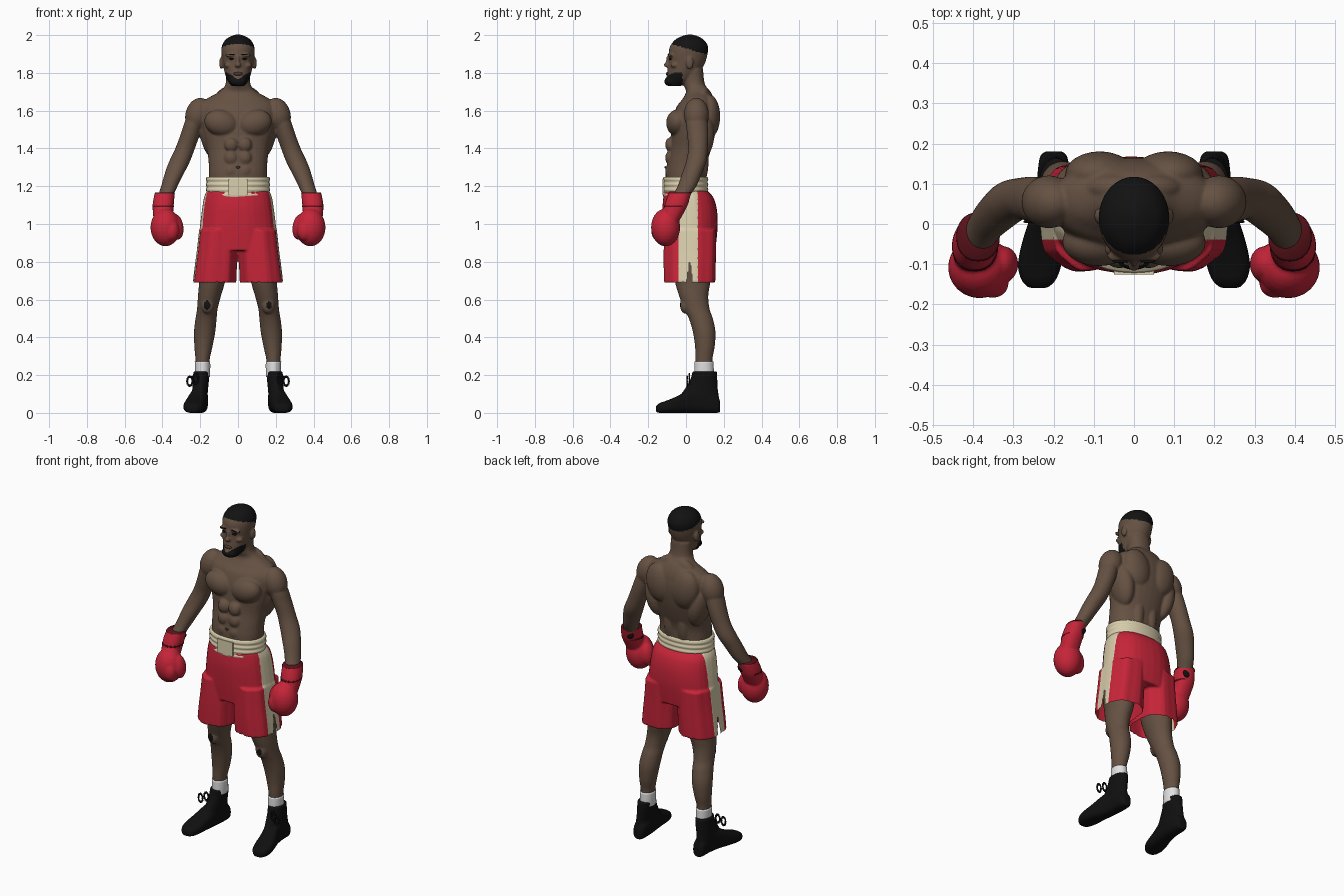
import bpy, bmesh
from math import sin, cos, tau, copysign
from mathutils import Matrix, Vector

if "Cube" in bpy.data.objects:
    bpy.data.objects.remove(bpy.data.objects["Cube"], do_unlink=True)

SIDES = (1, -1)
SEGMENTS = 32


def material(name, *rgb):
    mat = bpy.data.materials.new(name)
    mat.use_nodes = True
    mat.diffuse_color = (*rgb, 1)
    shader = next(n for n in mat.node_tree.nodes if n.type == 'BSDF_PRINCIPLED')
    shader.inputs["Base Color"].default_value = (*rgb, 1)
    shader.inputs["Roughness"].default_value = .8
    return mat


SKIN = material("brown skin", .13, .082, .055)
HAIR = material("black hair", .006, .006, .006)
LIPS = material("dark lips", .075, .04, .03)
RED = material("red", .56, .018, .04)
DARK_RED = material("dark red trim", .1, .006, .01)
CREAM = material("cream", .7, .62, .42)
WHITE = material("white", .75, .75, .75)
BLACK = material("black leather", .005, .005, .005)


def spline(rows, steps=4):
    """Smoothly interpolate rows of ring extents."""
    rows = [Vector(r) for r in rows]
    pts = [rows[0]] + rows + [rows[-1]]
    out = []
    for a, b, c, d in zip(pts, pts[1:], pts[2:], pts[3:]):
        for k in range(steps):
            t = k / steps
            out.append(b + (c - a) * (t / 2) + (a * 2 - b * 5 + c * 4 - d) * (t * t / 2)
                       + (b * 3 - a - c * 3 + d) * (t ** 3 / 2))
    return out + [rows[-1]]


def sym(rings):
    return [(h, -w, w, b0, b1) for h, w, b0, b1 in rings]


def loft(bm, rings, side=1, axis='z', power=2, wave=0):
    """Skin rings given as (height, a min, a max, b min, b max)."""
    loops = []
    for h, a0, a1, b0, b1 in spline(rings):
        loop = []
        for k in range(SEGMENTS):
            t = tau * k / SEGMENTS
            r = (1 + wave * sin(t * 8)) / 2
            u, v = (copysign(abs(f) ** (2 / power), f) * r for f in (cos(t), sin(t)))
            a, b = side * ((a0 + a1) / 2 + (a1 - a0) * u), (b0 + b1) / 2 + (b1 - b0) * v
            loop.append(bm.verts.new((a, b, h) if axis == 'z' else (a, h, b)))
        loops.append(loop)
    for low, high in zip(loops, loops[1:]):
        for k in range(SEGMENTS):
            j = (k + 1) % SEGMENTS
            bm.faces.new((low[k], low[j], high[j], high[k]))
    bm.faces.new(loops[0])
    bm.faces.new(loops[-1])


def ball(bm, center, radii, side=1, tilt=0):
    x, y, z = center
    m = (Matrix.Translation((side * x, y, z)) @ Matrix.Rotation(side * tilt, 4, 'Y')
         @ Matrix.Diagonal((*radii, 1)))
    bmesh.ops.create_uvsphere(bm, u_segments=24, v_segments=14, radius=1, matrix=m)


def finish(name, bm, *mats, voxel=0, smooth=3):
    """Turn the gathered shapes into one object, fused when a voxel size is given."""
    bmesh.ops.recalc_face_normals(bm, faces=bm.faces)
    mesh = bpy.data.meshes.new(name)
    bm.to_mesh(mesh)
    bm.free()
    obj = bpy.data.objects.new(name, mesh)
    bpy.context.collection.objects.link(obj)
    if voxel:
        mod = obj.modifiers.new("fuse", 'REMESH')
        mod.mode, mod.voxel_size = 'VOXEL', voxel
        mod = obj.modifiers.new("soften", 'SMOOTH')
        mod.factor, mod.iterations = .5, smooth
        graph = bpy.context.evaluated_depsgraph_get()
        mesh = bpy.data.meshes.new_from_object(obj.evaluated_get(graph))
        obj.modifiers.clear()
        obj.data = mesh
    mesh.materials.clear()
    for mat in mats:
        mesh.materials.append(mat)
    for poly in mesh.polygons:
        poly.use_smooth, poly.material_index = True, 0
    return obj


def paint(obj, rule):
    for poly in obj.data.polygons:
        poly.material_index = rule(poly.center, poly.normal)


# Body: torso and neck
bm = bmesh.new()
loft(bm, sym([(1.1, .15, -.1, .11), (1.25, .154, -.108, .106), (1.32, .155, -.1, .11),
              (1.4, .165, -.085, .135), (1.48, .185, -.08, .155), (1.56, .2, -.07, .165),
              (1.62, .2, -.05, .16), (1.66, .17, -.02, .15), (1.7, .1, 0, .13),
              (1.74, .066, -.012, .1), (1.82, .064, -.015, .09)]), power=2.2)
# Head
loft(bm, sym([(1.73, .035, -.09, -.03), (1.76, .056, -.102, .03), (1.8, .07, -.1, .07),
              (1.85, .08, -.092, .1), (1.9, .087, -.092, .114), (1.94, .086, -.085, .117),
              (1.975, .067, -.058, .095), (1.995, .035, -.02, .06), (2.003, .01, .01, .03)]))
ball(bm, (0, -.1, 1.842), (.017, .018, .013))
ball(bm, (0, -.093, 1.865), (.009, .014, .03))
ball(bm, (0, -.085, 1.755), (.045, .03, .026))
for s in SIDES:
    ball(bm, (.088, .02, 1.852), (.011, .02, .033), s)
    ball(bm, (.035, -.08, 1.893), (.034, .016, .009), s)
    ball(bm, (.05, -.062, 1.84), (.024, .02, .014), s)
    # Chest, shoulder, back and stomach muscles
    ball(bm, (.088, -.045, 1.535), (.092, .06, .07), s, -.25)
    ball(bm, (.212, .055, 1.58), (.066, .066, .09), s, -.3)
    ball(bm, (.085, .125, 1.57), (.085, .056, .115), s, .2)
    ball(bm, (.145, .07, 1.47), (.055, .08, .13), s, .2)
    ball(bm, (.045, .075, 1.34), (.04, .045, .14), s)
    ball(bm, (.05, .09, 1.68), (.075, .035, .05), s, .4)
    for z in (1.28, 1.35, 1.42):
        ball(bm, (.036, -.084, z), (.036, .026, .038), s)
    # Arms
    loft(bm, [(1.63, .17, .235, .02, .1), (1.55, .18, .278, 0, .112), (1.48, .2, .302, .005, .118),
              (1.4, .228, .332, .012, .115), (1.33, .255, .365, 0, .108),
              (1.27, .285, .387, -.02, .085), (1.2, .32, .407, -.045, .055),
              (1.14, .345, .425, -.075, .015), (1.08, .355, .43, -.09, -.01)], s)
    # Legs
    loft(bm, [(1, .03, .19, -.08, .13), (.8, .05, .21, -.075, .135), (.7, .067, .206, -.06, .13),
              (.62, .09, .212, -.037, .118), (.55, .108, .217, -.01, .125),
              (.5, .113, .225, .015, .142), (.43, .12, .233, .036, .156),
              (.35, .135, .231, .048, .152), (.28, .15, .225, .05, .14),
              (.18, .155, .22, .055, .14)], s)
    ball(bm, (.16, -.002, .57), (.035, .03, .045), s)
body = finish("body", bm, SKIN, HAIR, voxel=.006)


def body_color(c, n):
    hair = c.z > 1.93 - .3 * c.y
    beard = 1.71 < c.z < min(1.805, 1.765 + abs(c.x) * .65) and c.y < -.018
    size = .018 if c.x < 0 else .014
    mark = n.y < 0 and ((abs(c.x) - .163) / size) ** 2 + ((c.z - .57) / size / 1.4) ** 2 < 1
    return int(hair or beard or mark)


paint(body, body_color)

# Face details and navel
bm = bmesh.new()
for s in SIDES:
    ball(bm, (.033, -.083, 1.874), (.014, .008, .005), s)
    ball(bm, (.035, -.091, 1.897), (.02, .006, .003), s, .1)
finish("eyes_and_brows", bm, HAIR)
bm = bmesh.new()
ball(bm, (0, -.098, 1.795), (.026, .009, .009))
finish("lips", bm, LIPS)
bm = bmesh.new()
ball(bm, (0, -.108, 1.3), (.011, .006, .006))
finish("navel", bm, LIPS)

# Shorts
bm = bmesh.new()
loft(bm, sym([(1.175, .166, -.115, .115), (1.14, .18, -.12, .145), (1.08, .19, -.125, .163),
              (1, .2, -.122, .168), (.93, .206, -.117, .163), (.86, .205, -.11, .155)]),
     power=2.3, wave=.008)
for s in SIDES:
    loft(bm, [(.97, .005, .205, -.115, .16), (.86, .004, .217, -.117, .158),
              (.77, .007, .229, -.117, .156), (.69, .01, .238, -.115, .154)],
         s, power=2.5, wave=.025)
shorts = finish("shorts", bm, RED, CREAM, voxel=.006)
paint(shorts, lambda c, n: int(abs(c.x) > .12 and -.04 < c.y < .062 and abs(n.x) > .3))
# Open the leg holes and the side vents
bm = bmesh.new()
bm.from_mesh(shorts.data)
holes = []
for f in bm.faces:
    c = f.calc_center_median()
    hem = c.z < .71 and f.normal.z < -.6
    vent = abs(c.x) > .17 and abs(c.y - .02) < (.81 - c.z) * .13
    if hem or vent:
        holes.append(f)
bmesh.ops.delete(bm, geom=holes, context='FACES')
bm.to_mesh(shorts.data)
bm.free()

# Ribbed waistband with a front panel
bm = bmesh.new()
ribs = [(1.14 + k * .0137, .166 + .004 * (k % 2), -.118 - .004 * (k % 2), .114 + .004 * (k % 2))
        for k in range(9)]
loft(bm, sym(ribs), power=2.1)
finish("waistband", bm, CREAM)
bm = bmesh.new()
bmesh.ops.create_cube(bm, size=1, matrix=Matrix.Translation((0, -.121, 1.195))
                      @ Matrix.Diagonal((.1, .009, .085, 1)))
panel = finish("waistband_panel", bm, CREAM)
for poly in panel.data.polygons:
    poly.use_smooth = False

for s, label in zip(SIDES, ("left", "right")):
    # Gloves
    bm = bmesh.new()
    ball(bm, (.384, -.108, .982), (.079, .077, .1), s)
    ball(bm, (.325, -.1, .985), (.036, .045, .068), s, .15)
    ball(bm, (.352, -.148, .965), (.04, .036, .055), s)
    loft(bm, [(1.165, .336, .44, -.09, .027), (1.12, .338, .45, -.108, .015),
              (1.08, .342, .452, -.118, 0), (1, .345, .445, -.14, -.045)], s, power=2.2)
    finish(label + "_glove", bm, RED, voxel=.006, smooth=2)
    bm = bmesh.new()
    loft(bm, [(1.09, .339, .453, -.118, .004), (1.098, .338, .453, -.116, .007)], s, power=2.2)
    loft(bm, [(1.162, .334, .442, -.093, .029), (1.168, .337, .439, -.088, .026)], s, power=2.2)
    finish(label + "_glove_trim", bm, DARK_RED)
    bm = bmesh.new()
    ball(bm, (.375, .004, 1.128), (.025, .012, .026), s)
    finish(label + "_glove_laces", bm, BLACK)
    # Socks
    bm = bmesh.new()
    loft(bm, [(.19, .149, .226, .045, .147), (.23, .147, .228, .045, .147),
              (.272, .147, .229, .046, .146)], s)
    finish(label + "_sock", bm, WHITE)
    # Boots
    bm = bmesh.new()
    loft(bm, [(.02, .165, .24, -.04, .175), (.08, .162, .245, -.035, .175),
              (.13, .158, .242, -.005, .168), (.18, .153, .238, .024, .166),
              (.22, .15, .236, .034, .164)], s)
    loft(bm, [(.181, .18, .22, .005, .06), (.165, .165, .235, 0, .09), (.1, .158, .243, 0, .13),
              (.03, .163, .255, 0, .13), (-.04, .172, .277, 0, .092), (-.1, .18, .289, 0, .066),
              (-.14, .195, .28, 0, .052), (-.159, .215, .262, .005, .036)], s, 'y', 2.8)
    finish(label + "_boot", bm, BLACK, voxel=.006)
    # Lace bow on each boot
    bm = bmesh.new()
    for x, z in ((.255, .168), (.225, .18)):
        loop = [(x + .014 * cos(tau * k / 12), .012 - .4 * (x - .24), z + .024 * sin(tau * k / 12))
                for k in range(12)]
        for p in loop:
            ball(bm, p, (.006, .004, .007), s)
    finish(label + "_boot_bow", bm, BLACK)
